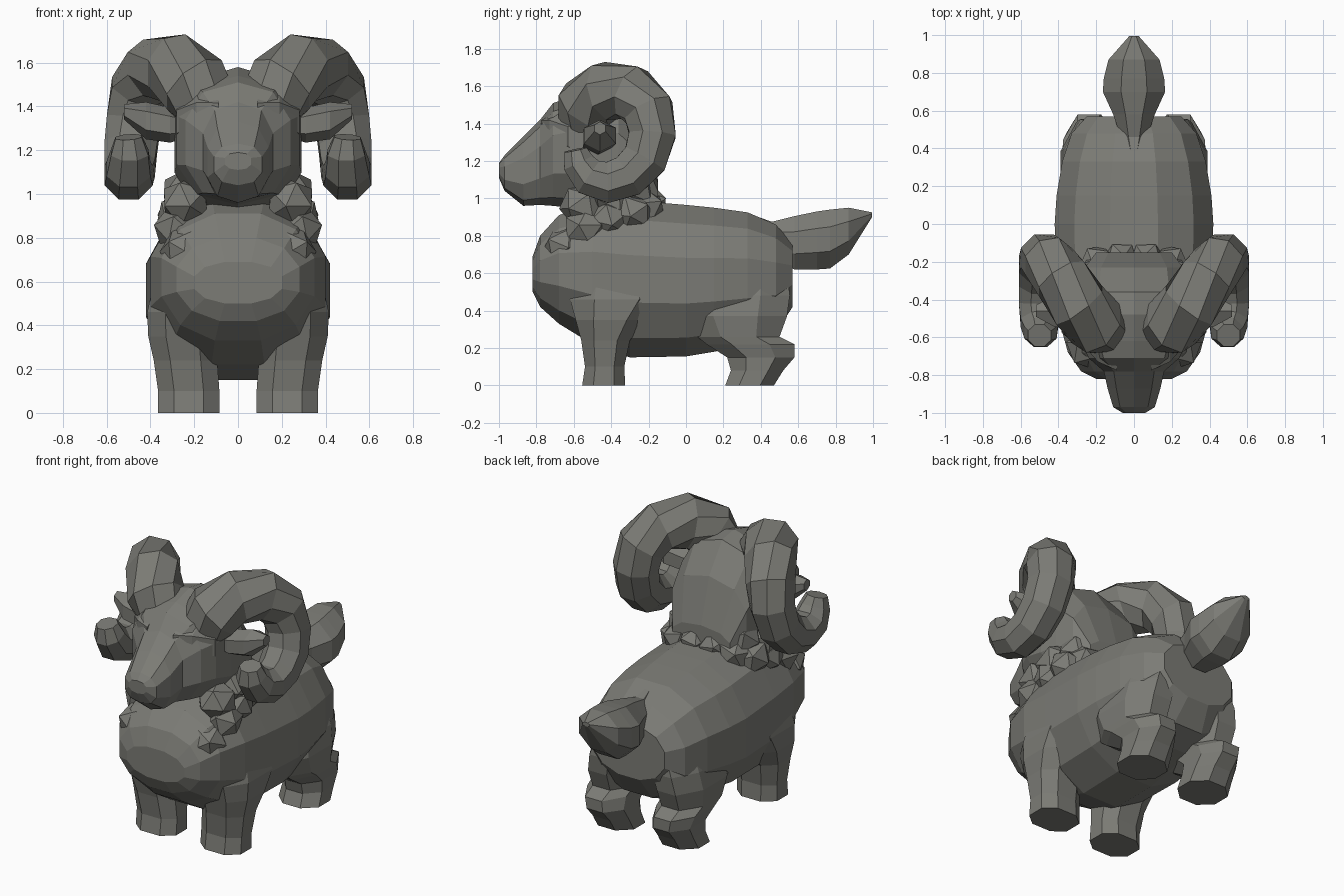
import bpy, bmesh, math, random
from mathutils import Vector, Matrix

random.seed(4)
grey = bpy.data.materials.new("dark_grey")
grey.diffuse_color = (0.2, 0.2, 0.18, 1)


def loft(name, rings, n=10, p=2.2, mirror=False):
    """Skin closed rings; each ring is (centre, half-axis U, half-axis V)."""
    bm = bmesh.new()
    angles = [2 * math.pi * (k + 0.5) / n for k in range(n)]
    power = lambda c: math.copysign(abs(c) ** (2 / p), c)
    cs = [power(math.cos(a)) for a in angles]
    sn = [power(math.sin(a)) for a in angles]
    mc, ms = max(cs), max(sn)
    loops = [[bm.verts.new(Vector(c) + Vector(u) * (a / mc) + Vector(v) * (b / ms))
              for a, b in zip(cs, sn)] for c, u, v in rings]
    for r0, r1 in zip(loops, loops[1:]):
        for k in range(n):
            j = (k + 1) % n
            bm.faces.new((r0[k], r0[j], r1[j], r1[k]))
    bm.faces.new(loops[0])
    bm.faces.new(loops[-1])
    return finish(name, bm, mirror)


def finish(name, bm, mirror):
    bmesh.ops.recalc_face_normals(bm, faces=bm.faces)
    mesh = bpy.data.meshes.new(name)
    bm.to_mesh(mesh)
    bm.free()
    mesh.materials.append(grey)
    ob = bpy.data.objects.new(name, mesh)
    bpy.context.collection.objects.link(ob)
    if mirror:
        mod = ob.modifiers.new("Mirror", "MIRROR")
        mod.use_mirror_merge = False
    return ob


def along_y(rows):   # y, bottom z, top z, half width
    return [((0, y, (lo + hi) / 2), (w, 0, 0), (0, 0, (hi - lo) / 2)) for y, lo, hi, w in rows]


def along_z(rows):   # z, x, front y, back y, half width
    return [((x, (f + b) / 2, z), (w, 0, 0), (0, (b - f) / 2, 0)) for z, x, f, b, w in rows]


# Barrel body and chest
loft("body", along_y([
    (-0.82, 0.50, 0.69, 0.20), (-0.78, 0.42, 0.80, 0.28), (-0.68, 0.33, 0.91, 0.35),
    (-0.50, 0.22, 0.98, 0.40), (-0.30, 0.15, 0.99, 0.41), (0.0, 0.155, 0.965, 0.42),
    (0.15, 0.18, 0.95, 0.41), (0.33, 0.22, 0.925, 0.38), (0.48, 0.28, 0.86, 0.33),
    (0.57, 0.42, 0.76, 0.25)]), n=12)

# Head running back into the neck
loft("head", along_y([
    (-1.0, 1.11, 1.19, 0.06), (-0.97, 1.04, 1.23, 0.11), (-0.87, 0.96, 1.33, 0.14),
    (-0.78, 0.965, 1.42, 0.16), (-0.71, 0.96, 1.51, 0.24), (-0.62, 0.95, 1.54, 0.28),
    (-0.48, 0.88, 1.58, 0.29), (-0.36, 0.88, 1.56, 0.28), (-0.23, 0.88, 1.38, 0.26),
    (-0.15, 0.90, 1.10, 0.20)]), n=10, p=2.4)

# Brow ridges above the eyes
loft("brow", [((0.09, -0.735, 1.39), (0, 0.04, 0), (0, 0, 0.05)),
              ((0.19, -0.665, 1.37), (0, 0.065, 0), (0, 0, 0.09)),
              ((0.28, -0.55, 1.33), (0, 0.08, 0), (0, 0, 0.10))], n=6, mirror=True)

# Upswept tail
loft("tail", along_y([
    (0.33, 0.84, 0.92, 0.02), (0.46, 0.68, 0.875, 0.07), (0.58, 0.62, 0.905, 0.11),
    (0.70, 0.62, 0.93, 0.165), (0.77, 0.625, 0.94, 0.16), (0.87, 0.70, 0.95, 0.135),
    (0.995, 0.90, 0.925, 0.025)]), n=8, p=2)

# Legs
loft("front_leg", along_z([
    (0.0, 0.225, -0.555, -0.325, 0.14), (0.10, 0.225, -0.54, -0.33, 0.14),
    (0.24, 0.24, -0.56, -0.30, 0.145), (0.35, 0.255, -0.59, -0.22, 0.155),
    (0.46, 0.255, -0.62, -0.12, 0.16), (0.62, 0.23, -0.58, -0.16, 0.15)]),
    n=8, p=2.4, mirror=True)
loft("hind_leg", along_z([
    (0.0, 0.225, 0.21, 0.47, 0.14), (0.08, 0.225, 0.24, 0.52, 0.135),
    (0.15, 0.23, 0.22, 0.58, 0.13), (0.22, 0.24, 0.11, 0.58, 0.135),
    (0.26, 0.24, 0.06, 0.50, 0.14), (0.37, 0.24, -0.01, 0.54, 0.15),
    (0.48, 0.22, 0.0, 0.555, 0.15), (0.62, 0.17, 0.05, 0.54, 0.15)]),
    n=8, p=2.1, mirror=True)

# Spiral horns, a tapering tube along a curl
horn = [(0.14, -0.54, 1.40, 0.14), (0.20, -0.53, 1.50, 0.155), (0.29, -0.43, 1.575, 0.15),
        (0.385, -0.29, 1.565, 0.14), (0.45, -0.20, 1.47, 0.133), (0.475, -0.18, 1.34, 0.125),
        (0.49, -0.22, 1.21, 0.12), (0.495, -0.31, 1.12, 0.115), (0.50, -0.42, 1.085, 0.11),
        (0.50, -0.52, 1.115, 0.10), (0.495, -0.575, 1.19, 0.085), (0.50, -0.59, 1.26, 0.06)]
pts = [Vector(h[:3]) for h in horn]
rings = []
for i, h in enumerate(horn):
    t = (pts[min(i + 1, len(pts) - 1)] - pts[max(i - 1, 0)]).normalized()
    side = Vector((1, 0, 0))
    u = (side - t * side.dot(t)).normalized()
    rings.append((pts[i], u * h[3], t.cross(u) * h[3]))
loft("horn", rings, n=8, p=2, mirror=True)

# Leaf-shaped ears poking out through the horns
loft("ear", [((x, y, z), (0, d, 0), (0, 0, h)) for x, y, z, d, h in [
    (0.22, -0.47, 1.31, 0.05, 0.05), (0.31, -0.47, 1.315, 0.08, 0.08),
    (0.42, -0.46, 1.335, 0.085, 0.085), (0.52, -0.46, 1.375, 0.03, 0.035)]],
    n=6, p=2, mirror=True)

# Woolly ruff: overlapping faceted tufts that hang down round the neck
bm = bmesh.new()
for x, y, z, r in [(0.25, -0.65, 0.74, 0.11), (0.28, -0.54, 0.84, 0.11), (0.27, -0.41, 0.89, 0.11),
                   (0.26, -0.29, 0.92, 0.11), (0.19, -0.225, 0.95, 0.11), (0.07, -0.20, 0.97, 0.10),
                   (0.24, -0.55, 0.96, 0.12), (0.24, -0.40, 1.00, 0.12), (0.20, -0.28, 1.03, 0.11)]:
    spin = Matrix.Rotation(random.uniform(0, 6.28), 4, Vector((random.random(), random.random(), 1)))
    stretch = Matrix.Diagonal((1, 1.1, 1, 1))
    bmesh.ops.create_icosphere(bm, subdivisions=1, radius=r,
                               matrix=Matrix.Translation((x, y, z)) @ stretch @ spin)
finish("neck_ruff", bm, True)
